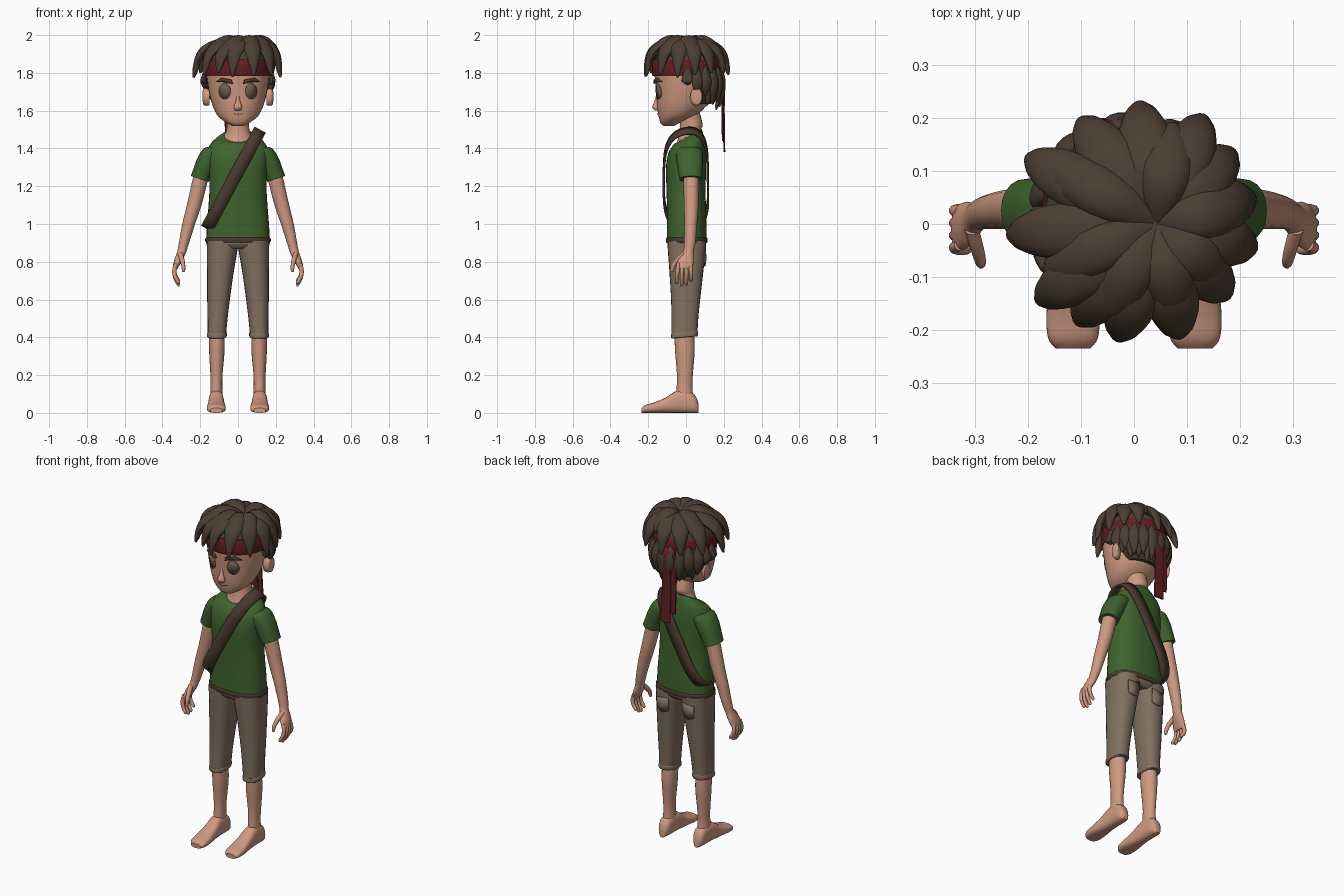
import bpy, bmesh, math
from mathutils import Vector
from mathutils.bvhtree import BVHTree

if "Cube" in bpy.data.objects:
    bpy.data.objects.remove(bpy.data.objects["Cube"])


def material(name, r, g, b):
    m = bpy.data.materials.new(name)
    m.use_nodes = True
    m.diffuse_color = (r, g, b, 1)
    node = m.node_tree.nodes["Principled BSDF"]
    node.inputs["Base Color"].default_value = (r, g, b, 1)
    node.inputs["Roughness"].default_value = 0.8
    return m


SKIN = material("skin", 0.62, 0.32, 0.22)
LIP = material("lip", 0.36, 0.16, 0.11)
GREEN = material("shirt green", 0.05, 0.125, 0.027)
PANTS = material("trouser tan", 0.22, 0.165, 0.115)
HAIR = material("hair brown", 0.072, 0.049, 0.032)
LEATHER = material("leather brown", 0.066, 0.041, 0.026)
RED = material("band red", 0.12, 0.014, 0.014)
EYE = material("eye grey brown", 0.16, 0.11, 0.08)
X, Y, Z = Vector((1, 0, 0)), Vector((0, 1, 0)), Vector((0, 0, 1))
parts = []


def finish(name, bm, mat):
    bmesh.ops.recalc_face_normals(bm, faces=bm.faces)
    me = bpy.data.meshes.new(name)
    bm.to_mesh(me)
    bm.free()
    me.materials.append(mat)
    ob = bpy.data.objects.new(name, me)
    bpy.context.collection.objects.link(ob)
    parts.append(ob)
    return ob


def spline(rows, steps, closed=False):
    """Catmull-Rom interpolation of equal-length tuples."""
    n, out = len(rows), []
    for i in range(n if closed else n - 1):
        k = [(i + j) % n if closed else min(max(i + j, 0), n - 1) for j in (-1, 0, 1, 2)]
        for s in range(steps):
            t = s / steps
            out.append([b + t / 2 * (c - a + t * (2*a - 5*b + 4*c - d + t * (3*(b - c) + d - a)))
                        for a, b, c, d in zip(*(rows[q] for q in k))])
    return out if closed else out + [list(rows[-1])]


def loft(name, rows, mat, u=X, v=Y, p=2.0, sides=20, steps=4, mx=1):
    """Skin rings (x, y, z, a, b[, tilt]); v=None makes rings follow the path."""
    rows = spline([tuple(r) + (0,) * (6 - len(r)) for r in rows], steps)
    centers = [Vector(r[:3]) for r in rows]
    bm, rings = bmesh.new(), []
    for i, (c, r) in enumerate(zip(centers, rows)):
        w = v
        if w is None:
            tangent = centers[min(i + 1, len(rows) - 1)] - centers[max(i - 1, 0)]
            w = tangent.cross(u).normalized()
        ring = []
        for k in range(sides):
            ang = 2 * math.pi * k / sides
            ca, sa = math.cos(ang), math.sin(ang)
            ca = math.copysign(abs(ca) ** (2 / p), ca)
            sa = math.copysign(abs(sa) ** (2 / p), sa)
            q = c + u * max(r[3], .001) * ca + w * max(r[4], .001) * sa + Z * r[5] * r[4] * sa
            ring.append(bm.verts.new((q.x * mx, q.y, q.z)))
        rings.append(ring)
    for a, b in zip(rings, rings[1:]):
        for k in range(sides):
            j = (k + 1) % sides
            bm.faces.new((a[k], a[j], b[j], b[k]))
    bm.faces.new(rings[0])
    bm.faces.new(rings[-1])
    return finish(name, bm, mat)


def plate(name, outline, target, mat, front=True, lift=0.004, mx=1):
    """Thin patch laid on the target's front or back surface."""
    me, s = target.data, -1 if front else 1
    tree = BVHTree.FromPolygons([q.co for q in me.vertices], [f.vertices[:] for f in me.polygons])
    n = len(outline)
    mid = (sum(q[0] for q in outline) / n, sum(q[1] for q in outline) / n)
    bm, verts = bmesh.new(), []
    for x, z in list(outline) + [mid]:
        hit = tree.ray_cast(Vector((x * mx, s, z)), Vector((0, -s, 0)))[0]
        verts.append(bm.verts.new((x * mx, (hit.y if hit else s * .1) + s * lift, z)))
    for i in range(n):
        bm.faces.new((verts[i], verts[(i + 1) % n], verts[n]))
    ob = finish(name, bm, mat)
    mod = ob.modifiers.new("thickness", 'SOLIDIFY')
    mod.thickness, mod.offset = lift, 0
    return ob


# Head, neck and face
head = loft("head", [(0, -.09, 1.52, .03, .03), (0, -.085, 1.535, .06, .05),
                     (0, -.05, 1.57, .105, .095), (0, -.025, 1.62, .132, .128),
                     (0, -.012, 1.68, .15, .145), (0, -.008, 1.75, .162, .155),
                     (0, -.005, 1.82, .165, .16), (0, 0, 1.9, .14, .13),
                     (0, 0, 1.95, .07, .07)], SKIN, p=2.15, sides=32)
loft("neck", [(0, .015, 1.468, .073, .063, .55), (0, .022, 1.49, .062, .06, .3),
              (0, .028, 1.53, .058, .06), (0, .015, 1.6, .058, .055)], SKIN)
loft("nose", [(0, -.152, 1.69, .006, .004), (0, -.156, 1.65, .012, .011),
              (0, -.159, 1.618, .022, .02), (0, -.153, 1.6, .016, .012)], SKIN, sides=12)
plate("mouth", [(-.032, 1.586), (0, 1.582), (.032, 1.586), (0, 1.576)], head, LIP)
for side, mx in (("left", 1), ("right", -1)):
    oval = [(.07 + .031 * math.cos(a * math.pi / 9), 1.703 + .042 * math.sin(a * math.pi / 9))
            for a in range(18)]
    plate(side + "_eye", oval, head, EYE, mx=mx)
    plate(side + "_eyebrow", [(.028, 1.742), (.035, 1.764), (.09, 1.773), (.118, 1.752),
                              (.085, 1.755)], head, HAIR, lift=.008, mx=mx)
    loft(side + "_ear", [(.15, .045, 1.67, .022, .04), (.168, .052, 1.672, .03, .046),
                         (.183, .058, 1.675, .028, .044), (.187, .06, 1.676, .012, .025)],
         SKIN, Y, Z, sides=16, mx=mx)

# Shirt, belt and trousers
loft("shirt", [(0, .004, .92, .168, .105), (0, .004, 1, .164, .105), (0, .002, 1.1, .156, .103),
               (0, 0, 1.2, .151, .104), (0, 0, 1.3, .156, .106), (0, .005, 1.37, .163, .1),
               (0, .012, 1.42, .148, .088, .15), (0, .015, 1.452, .112, .076, .35),
               (0, .015, 1.466, .08, .068, .55)], GREEN, p=2.4, sides=32)
loft("belt", [(0, .004, .9, .168, .107), (0, .004, .908, .173, .11), (0, .004, .922, .173, .11),
              (0, .004, .928, .168, .106)], LEATHER, p=2.4, sides=32)
loft("trouser_seat", [(0, .004, .868, .11, .08), (0, .004, .89, .162, .1),
                      (0, .004, .915, .165, .103)], PANTS, p=2.4, sides=32)

for side, mx in (("left", 1), ("right", -1)):
    # Leg and foot
    leg = loft(side + "_trouser_leg", [(.112, -.008, .405, .048, .068), (.108, -.006, .5, .053, .071),
                                       (.103, -.002, .6, .06, .077), (.093, .002, .75, .071, .09),
                                       (.084, .004, .86, .081, .1), (.083, .004, .91, .083, .102)],
               PANTS, p=2.4, sides=24, mx=mx)
    loft(side + "_trouser_cuff", [(.112, -.008, .4, .048, .067, .1), (.112, -.008, .405, .052, .071, .1),
                                  (.111, -.008, .42, .052, .071, .1), (.111, -.008, .427, .049, .069, .1)],
         PANTS, p=2.4, sides=24, mx=mx)
    plate(side + "_back_pocket", [(.045, .87), (.125, .86), (.12, .79), (.085, .775), (.05, .79)],
          leg, PANTS, front=False, lift=.006, mx=mx)
    loft(side + "_shin", [(.112, -.01, .43, .04, .052), (.112, -.006, .33, .041, .052),
                          (.114, -.006, .2, .032, .042), (.114, -.008, .13, .031, .042),
                          (.115, -.006, .06, .035, .048)], SKIN, mx=mx)
    foot = [(.067, .045, .014, .03), (.055, .08, .028, .03), (.03, .108, .036, .036),
            (-.02, .12, .038, .038), (-.06, .112, .04, .04), (-.11, .08, .044, .044),
            (-.17, .055, .05, .05), (-.215, .042, .047, .047), (-.235, .026, .032, .032)]
    loft(side + "_foot", [(.115, y, top / 2, w, top / 2) for y, top, w, _ in foot],
         SKIN, X, Z, p=2.6, mx=mx)
    # Sleeve and arm
    across = Vector((.9, 0, .3)).normalized()
    loft(side + "_sleeve", [(.09, .015, 1.4, .035, .05), (.125, .017, 1.385, .055, .07),
                            (.16, .02, 1.335, .056, .07), (.188, .023, 1.275, .051, .064),
                            (.203, .025, 1.238, .05, .06)], GREEN, across, Y, p=2.2, mx=mx)
    loft(side + "_arm", [(.185, .026, 1.3, .04, .04), (.203, .027, 1.22, .041, .041),
                         (.232, .028, 1.1, .039, .038), (.261, .025, 1, .034, .034),
                         (.286, .02, .9, .027, .03), (.299, .012, .85, .024, .028),
                         (.315, 0, .81, .022, .042), (.329, -.008, .775, .016, .044),
                         (.332, -.012, .76, .01, .04)], SKIN, mx=mx)
    for i, finger in enumerate(("index", "middle", "ring", "little")):
        y, drop = -.044 + i * .023, (.0, -.012, -.006, .012)[i]
        loft(f"{side}_{finger}_finger", [(.328, y * .9, .79, .011, .011), (.337, y, .755, .011, .012),
                                         (.332, y * 1.1, .72 + drop / 2, .01, .011),
                                         (.314, y * 1.1, .69 + drop, .009, .009),
                                         (.309, y * 1.1, .685 + drop, .004, .004)],
             SKIN, Y, None, sides=10, steps=3, mx=mx)
    loft(side + "_thumb", [(.306, -.01, .84, .014, .016), (.296, -.045, .81, .013, .014),
                           (.29, -.068, .78, .011, .012), (.288, -.075, .752, .008, .009),
                           (.289, -.076, .746, .003, .003)], SKIN, X, None, sides=10, mx=mx)

# Shoulder strap: a closed ribbon in a slanted plane, from left shoulder to right hip
loop = [(1.494, .02), (1.48, -.04), (1.44, -.085), (1.36, -.112), (1.2, -.118), (1.08, -.109),
        (1.0, -.07), (.98, 0), (1.0, .075), (1.08, .112), (1.2, .116), (1.36, .112),
        (1.44, .095), (1.48, .065)]
half = Vector((.88, 0, -.475)) * .034
bm = bmesh.new()
pairs = []
for z, y in spline(loop, 5, closed=True):
    c = Vector((.115 - (1.495 - z) * .54, y, z))
    pairs.append((bm.verts.new(c + half), bm.verts.new(c - half)))
for a, b in zip(pairs, pairs[1:] + pairs[:1]):
    bm.faces.new((a[0], a[1], b[1], b[0]))
strap = finish("shoulder_strap", bm, LEATHER)
mod = strap.modifiers.new("thickness", 'SOLIDIFY')
mod.thickness, mod.offset = .012, 0

# Headband with two hanging tails
loft("headband", [(0, .002, 1.785, .17, .176), (0, .002, 1.79, .176, .181), (0, .002, 1.865, .176, .181),
                  (0, .002, 1.87, .168, .172)], RED, sides=32, steps=2)
for i, (x, y, low) in enumerate(((-.035, .192, 1.44), (-.005, .2, 1.38))):
    loft(f"headband_tail_{i + 1}", [(x, .18, 1.82, .02, .004), (x, y, 1.78, .028, .005),
                                    (x - .006, y, 1.6, .03, .005), (x, y + .003, low, .033, .005)],
         RED, X, Y, p=5, sides=12)

# Hair base
loft("hair_cap", [(0, .005, 1.855, .172, .176), (0, .005, 1.9, .158, .16), (0, .005, 1.94, .115, .115),
                  (0, .005, 1.965, .04, .04)], HAIR, sides=24)
loft("hair_back_base", [(0, .075, 1.635, .1, .06), (0, .085, 1.68, .14, .078), (0, .085, 1.74, .155, .088),
                        (0, .08, 1.82, .16, .09)], HAIR, sides=24)


def lock(name, path, width, thick):
    """Leaf-shaped lock of hair along a path."""
    d = Vector(path[-1]) - Vector(path[0])
    if math.hypot(d.x, d.y) < .06:
        d = Vector((path[0][0], path[0][1], 0))
    across = Vector((-d.y, d.x, 0)).normalized()
    taper = spline([(.3,), (.8,), (1,), (.9,), (.55,), (.1,)], 2)
    pts = spline(path, 10)
    rows = []
    for i, (k,) in enumerate(taper):
        q = pts[round(i * (len(pts) - 1) / (len(taper) - 1))]
        rows.append((*q, width * k, thick * (.35 + .65 * k) if k > .2 else thick * .2))
    loft(name, rows, HAIR, across, None, sides=12, steps=2)


# Locks radiating from the crown, tips as (x, y, z)
crown = Vector((.045, 0, 1.945))
outer = [(.01, .225, 1.79), (.13, .2, 1.8), (.185, .135, 1.8), (.222, .05, 1.79), (.225, -.045, 1.775),
         (.175, -.135, 1.79), (.085, -.21, 1.785), (-.03, -.215, 1.78), (-.105, -.185, 1.8),
         (-.18, -.145, 1.79), (-.235, -.02, 1.775), (-.2, .125, 1.8), (-.1, .195, 1.8)]
inner = [(.075, .185, 1.89), (-.165, .115, 1.9), (-.165, -.09, 1.88), (-.055, -.175, 1.89),
         (.08, -.175, 1.87), (.165, -.105, 1.87), (.21, .03, 1.88)]
for label, tips, rise, width in (("outer", outer, 0, .052), ("inner", inner, .018, .047)):
    for i, tip in enumerate(tips):
        path = [crown]
        for f, z in ((.45, 1.957 + rise), (.85, 1.905 + rise * 1.5)):
            q = crown.lerp(Vector(tip), f)
            path.append((q.x, q.y, z))
        lock(f"{label}_lock_{i + 1}", [tuple(q) for q in path] + [tip], width, .026)

# Locks hanging below the band around the back
for layer, start, count, reach in (("over", -4, 12, 1.03), ("under", 22, 9, .95)):
    for i in range(count):
        deg = start + (180 - 2 * start) * i / (count - 1)
        c, s = math.cos(math.radians(deg)), math.sin(math.radians(deg))
        low = 1.72 - .1 * max(s, 0) ** .7 - (.02 if i % 2 else 0) + (.02 if layer == "over" else 0)
        lock(f"back_lock_{layer}_{i + 1}",
             [(.172 * c * r * reach, .02 + .165 * s * r * reach, z)
              for r, z in ((.93, 1.83), (1.03, 1.765), (1.02, (1.765 + low) / 2), (.93, low))],
             .031, .016)

bpy.ops.object.select_all(action='DESELECT')
for ob in parts:
    ob.select_set(True)
bpy.context.view_layer.objects.active = parts[0]
bpy.ops.object.shade_smooth_by_angle(angle=math.radians(40))
